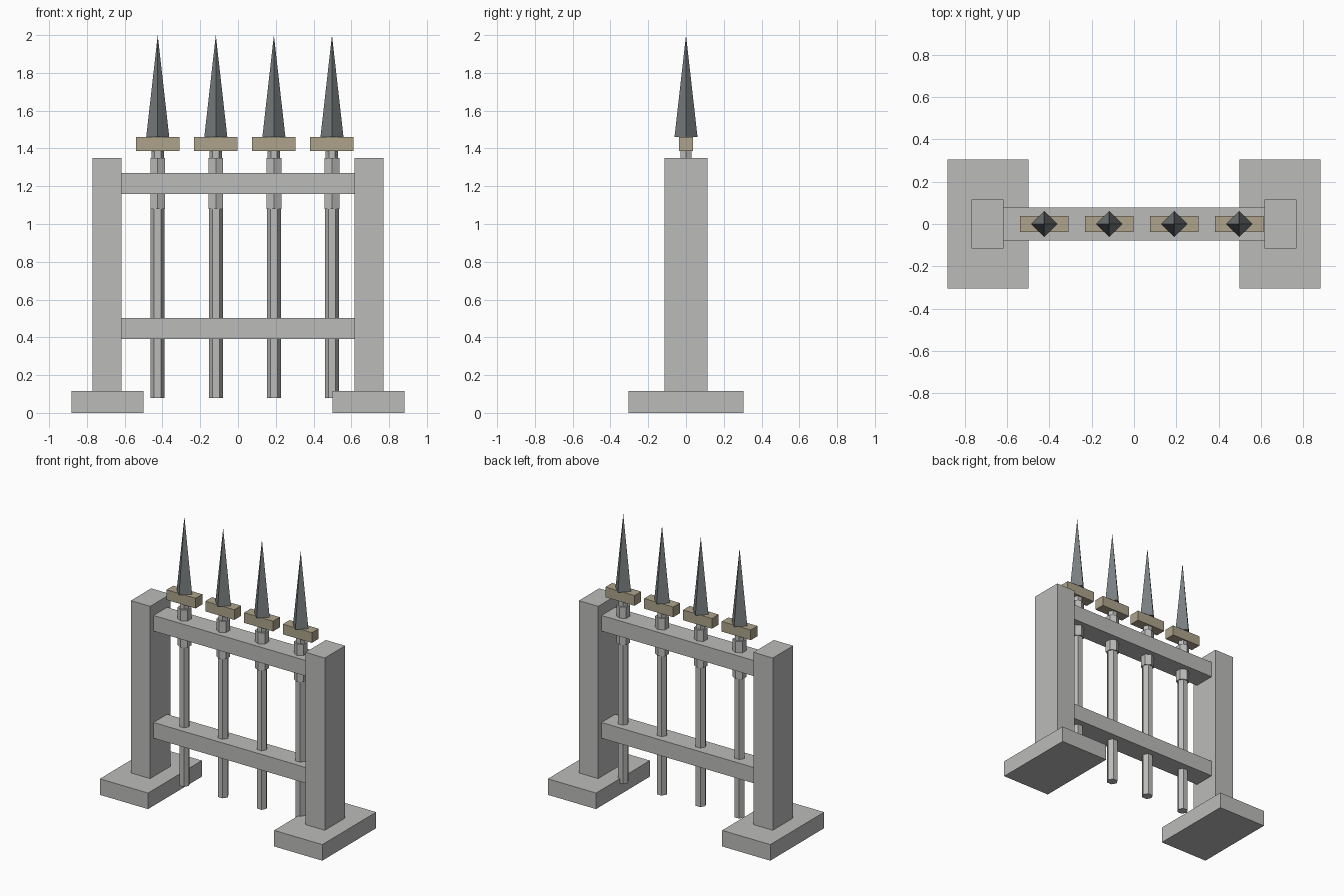
import bpy, bmesh, math
from mathutils import Matrix

if "Cube" in bpy.data.objects:
    bpy.data.objects.remove(bpy.data.objects["Cube"])


def material(name, rgb):
    m = bpy.data.materials.new(name)
    m.diffuse_color = (*rgb, 1)
    m.use_nodes = True
    m.node_tree.nodes["Principled BSDF"].inputs["Base Color"].default_value = m.diffuse_color
    return m


STONE = material("pale grey", (0.50, 0.50, 0.49))
WOOD = material("tan", (0.42, 0.37, 0.26))
IRON = material("dark steel", (0.19, 0.21, 0.215))


def finish(name, bm, mat):
    me = bpy.data.meshes.new(name)
    bm.to_mesh(me)
    bm.free()
    me.materials.append(mat)
    ob = bpy.data.objects.new(name, me)
    bpy.context.collection.objects.link(ob)
    return ob


def box(name, x0, x1, half_y, z0, z1, mat):
    bm = bmesh.new()
    mtx = (Matrix.Translation(((x0 + x1) / 2, 0, (z0 + z1) / 2))
           @ Matrix.Diagonal((x1 - x0, 2 * half_y, z1 - z0, 1)))
    bmesh.ops.create_cube(bm, size=1, matrix=mtx)
    return finish(name, bm, mat)


def prism(name, x, z0, z1, sides, r0, r1, first_angle, mat):
    # Ring built by angle so corner directions are exact
    bm = bmesh.new()
    angles = [first_angle + 2 * math.pi * i / sides for i in range(sides)]
    low = [bm.verts.new((x + r0 * math.cos(a), r0 * math.sin(a), z0)) for a in angles]
    bm.faces.new(low[::-1])
    if r1:
        top = [bm.verts.new((x + r1 * math.cos(a), r1 * math.sin(a), z1)) for a in angles]
        bm.faces.new(top)
    else:
        tip = bm.verts.new((x, 0, z1))
    for i in range(sides):
        j = (i + 1) % sides
        bm.faces.new((low[i], low[j], top[j], top[i]) if r1 else (low[i], low[j], tip))
    return finish(name, bm, mat)


# Footings and posts on both sides
for side, s in (("left", -1), ("right", 1)):
    a, b = sorted((s * 0.50, s * 0.882))
    box(f"{side}_footing", a, b, 0.305, 0, 0.115, STONE)
    a, b = sorted((s * 0.616, s * 0.769))
    box(f"{side}_post", a, b, 0.115, 0.115, 1.35, STONE)

# Cross rails
box("lower_rail", -0.618, 0.618, 0.077, 0.39, 0.503, STONE)
box("upper_rail", -0.618, 0.618, 0.077, 1.158, 1.27, STONE)

# Four spears
for i in range(4):
    x = -0.425 + i * 0.3075
    prism(f"shaft_{i + 1}", x, 0.08, 1.34, 6, 0.037, 0.037, 0, STONE)
    prism(f"collar_{i + 1}", x, 1.08, 1.35, 6, 0.045, 0.045, math.pi / 6, STONE)
    prism(f"neck_{i + 1}", x, 1.34, 1.42, 6, 0.033, 0.033, 0, STONE)
    box(f"guard_{i + 1}", x - 0.115, x + 0.115, 0.038, 1.387, 1.46, WOOD)
    prism(f"spear_tip_{i + 1}", x, 1.46, 2.0, 4, 0.061, 0, 0, IRON)
